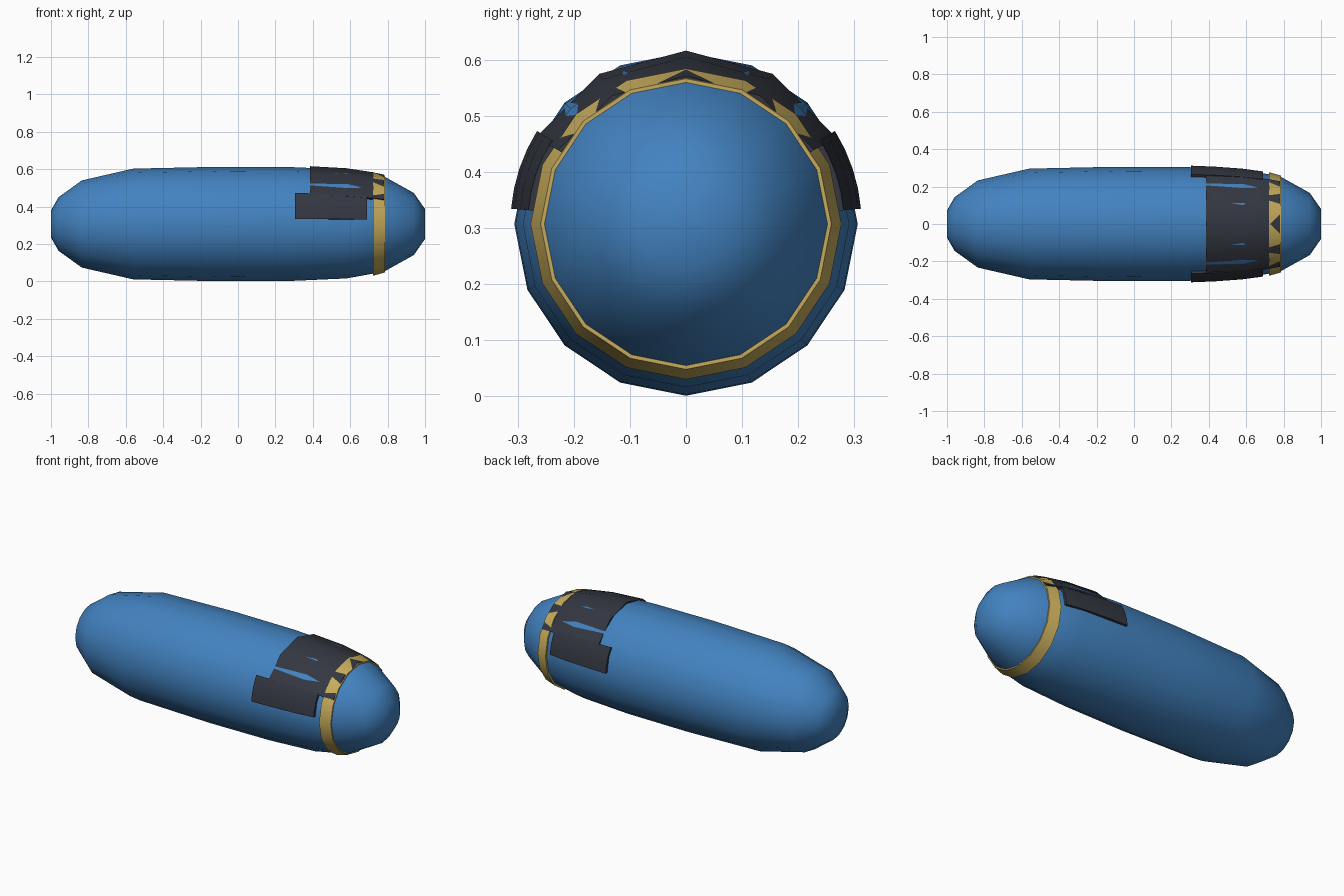
import bpy
import bmesh
from math import sin, cos, radians

cube = bpy.data.objects.get("Cube")
if cube:
    bpy.data.objects.remove(cube, do_unlink=True)

AXIS_Z = 0.307


def material(name, rgb):
    m = bpy.data.materials.new(name)
    m.use_nodes = True
    m.diffuse_color = (*rgb, 1)
    m.node_tree.nodes["Principled BSDF"].inputs["Base Color"].default_value = (*rgb, 1)
    return m


blue = material("hull blue", (0.055, 0.225, 0.53))
dark = material("charcoal", (0.033, 0.038, 0.052))
gold = material("gold", (0.57, 0.41, 0.105))


def loft(name, profile, angles, mat, closed=False, caps=False, ring=False):
    """Sweep (x, radius) points around the long axis; angle 0 is straight up."""
    bm = bmesh.new()
    rows = [[bm.verts.new((x, r * sin(radians(a)), AXIS_Z + r * cos(radians(a))))
             for a in angles] for x, r in profile]
    n = len(angles)
    pairs = list(zip(rows, rows[1:])) + ([(rows[-1], rows[0])] if ring else [])
    for a, b in pairs:
        for i in range(n if closed else n - 1):
            j = (i + 1) % n
            bm.faces.new((a[i], a[j], b[j], b[i]))
    if caps and closed:
        bm.faces.new(rows[0])
        bm.faces.new(rows[-1])
    elif caps:
        bm.faces.new([row[0] for row in rows])
        bm.faces.new([row[-1] for row in rows])
    bmesh.ops.recalc_face_normals(bm, faces=bm.faces)
    mesh = bpy.data.meshes.new(name)
    bm.to_mesh(mesh)
    bm.free()
    mesh.materials.append(mat)
    obj = bpy.data.objects.new(name, mesh)
    bpy.context.collection.objects.link(obj)
    return obj


def smooth(obj, angle):
    bpy.ops.object.select_all(action="DESELECT")
    obj.select_set(True)
    bpy.context.view_layer.objects.active = obj
    bpy.ops.object.shade_smooth_by_angle(angle=radians(angle))


def thick(outer, depth):
    """Close an outer profile with an inner one to make a solid section."""
    return outer + [(x, r - depth) for x, r in reversed(outer)]


around = [i * 22.5 for i in range(16)]

# Rounded hull
hull = [(-1, 0.072), (-0.96, 0.143), (-0.835, 0.233), (-0.56, 0.296), (-0.1, 0.306),
        (0.29, 0.304), (0.58, 0.291), (0.78, 0.255), (0.94, 0.166), (1, 0.08)]
smooth(loft("hull", hull, around, blue, closed=True, caps=True), 180)

# Gold band around the nose
band = thick([(0.722, 0.277), (0.785, 0.259)], 0.012)
smooth(loft("nose_band", band, around, gold, closed=True, ring=True), 40)

# Coarse curved plate over the top of the nose
plate = thick([(0.385, 0.309), (0.58, 0.298), (0.72, 0.277), (0.78, 0.264)], 0.03)
smooth(loft("top_plate", plate, range(-60, 61, 30), dark, caps=True, ring=True), 40)

# Curved plates on both sides
side = thick([(0.305, 0.313), (0.43, 0.308), (0.58, 0.297), (0.69, 0.282)], 0.036)
for name, sign in (("left_side_plate", 1), ("right_side_plate", -1)):
    arc = [sign * (58 + i * 6.75) for i in range(5)]
    smooth(loft(name, side, arc, dark, caps=True, ring=True), 40)
